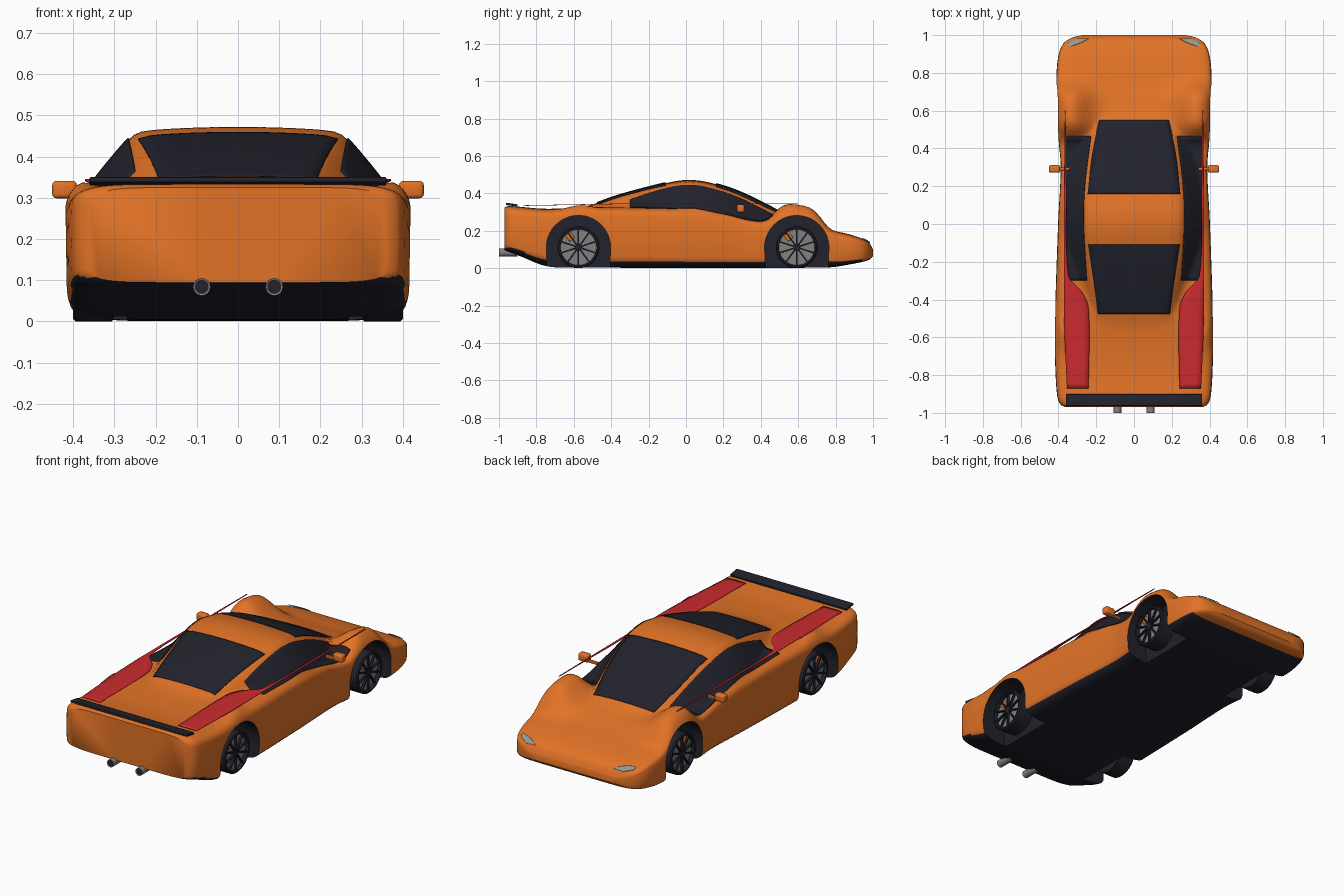
import bpy, bmesh, math
from mathutils import Matrix

if "Cube" in bpy.data.objects:
    bpy.data.objects.remove(bpy.data.objects["Cube"])


def material(name, rgb):
    m = bpy.data.materials.new(name)
    m.use_nodes = True
    m.diffuse_color = (*rgb, 1)
    m.node_tree.nodes["Principled BSDF"].inputs["Base Color"].default_value = (*rgb, 1)
    return m


ORANGE = material("orange paint", (0.76, 0.17, 0.02))
DARK = material("dark trim", (0.016, 0.016, 0.026))
RED = material("red stripe", (0.6, 0.024, 0.028))
GREY = material("grey metal", (0.22, 0.22, 0.22))
LENS = material("headlight lens", (0.3, 0.31, 0.3))


def finish(name, bm, *mats, angle=40):
    mesh = bpy.data.meshes.new(name)
    bmesh.ops.recalc_face_normals(bm, faces=bm.faces)
    bm.to_mesh(mesh)
    bm.free()
    for m in mats:
        mesh.materials.append(m)
    ob = bpy.data.objects.new(name, mesh)
    bpy.context.collection.objects.link(ob)
    smooth(ob, angle)
    return ob


def smooth(ob, angle=40):
    bpy.ops.object.select_all(action='DESELECT')
    ob.select_set(True)
    bpy.context.view_layer.objects.active = ob
    bpy.ops.object.shade_smooth_by_angle(angle=math.radians(angle))


def curve(pts):
    """Smooth function through (y, value) points."""
    def slope(i):
        a, b = pts[max(i - 1, 0)], pts[min(i + 1, len(pts) - 1)]
        return (b[1] - a[1]) / (b[0] - a[0])

    def f(y):
        y = min(max(y, pts[0][0]), pts[-1][0])
        i = max(k for k in range(len(pts) - 1) if pts[k][0] <= y)
        (y0, v0), (y1, v1) = pts[i], pts[i + 1]
        h = y1 - y0
        t = (y - y0) / h
        return ((1 + 2 * t) * (1 - t) ** 2 * v0 + t * (1 - t) ** 2 * h * slope(i)
                + t * t * (3 - 2 * t) * v1 + t * t * (t - 1) * h * slope(i + 1))
    return f


# Body curves along the length: half width, floor, waist, deck, canopy, roof edge
width = curve([(-.97, .36), (-.96, .385), (-.92, .405), (-.75, .417), (-.57, .42), (0, .402), (.3, .388),
               (.45, .4), (.6, .41), (.8, .41), (.9, .398), (.96, .37), (.99, .32), (1, .27)])
floor = curve([(-.97, .095), (-.9, .07), (-.75, .012), (-.6, .004), (.75, .004), (.9, .025), (.98, .045), (1, .065)])
waist = curve([(-.97, .19), (.3, .17), (.7, .14), (.85, .1), (1, .083)])
deck = curve([(-.97, .325), (-.95, .333), (-.75, .318), (-.45, .328), (0, .322), (.2, .3), (.35, .262),
              (.45, .25), (.55, .25), (.65, .235), (.75, .208), (.85, .187), (.93, .163), (.98, .135), (1, .1)])
canopy = curve([(-.7, .28), (-.6, .31), (-.48, .347), (-.38, .383), (-.25, .42), (-.1, .457), (0, .472),
                (.1, .464), (.25, .422), (.4, .355), (.55, .275), (.7, .2)])
roof_edge = curve([(-.6, .18), (-.48, .19), (-.1, .245), (.15, .245), (.55, .185)])


def smooth_max(a, b, r):
    return (a + b + math.sqrt((a - b) ** 2 + r * r)) / 2


def rounding(u):
    return max(0, 1 - abs(u) ** 8) ** .125


def top(x, y):
    ax = abs(x)
    d = deck(y)
    d += .1 * math.exp(-((y - .6) / .14) ** 4 - ((ax - .34) / .11) ** 2)
    d += .024 * math.exp(-((y + .57) / .08) ** 2 - ((ax - .38) / .04) ** 2)
    c = canopy(y) - .15 * x * x - 1.05 * smooth_max(ax - roof_edge(y), 0, .015)
    h = smooth_max(d, c, .008) if -.7 < y < .7 else d
    return waist(y) + (h - waist(y)) * rounding(min(1, ax / width(y)))


# Body shell: one closed loft
half = [k * .045 for k in range(21)] + [.93, .955, .975, .988, .996, 1]
us = [-u for u in reversed(half[1:])] + half
ys = [-.97, -.967, -.96, -.95, -.935] + [-.92 + .02 * k for k in range(94)] + [.955, .97, .98, .988, .994, .998, 1]
bm = bmesh.new()
rings = []
for y in ys:
    w, z0, zb = width(y), waist(y), floor(y)
    ring = [bm.verts.new((u * w, y, top(u * w, y))) for u in us]
    ring += [bm.verts.new((u * w, y, z0 - (z0 - zb) * rounding(u))) for u in us[-2:0:-1]]
    rings.append(ring)
n = len(rings[0])
for a, b in zip(rings, rings[1:]):
    for i in range(n):
        bm.faces.new((a[i], a[(i + 1) % n], b[(i + 1) % n], b[i]))
bm.faces.new(rings[0])
bm.faces.new(rings[-1])
bmesh.ops.recalc_face_normals(bm, faces=bm.faces)
for f in bm.faces:
    c = f.calc_center_median()
    f.material_index = int(f.normal.z < -.5 and c.z < .12 and c.y < .94)
body = finish("body", bm, ORANGE, DARK)

# Wheel wells cut from the shell
WHEELS = [(s, y) for s in (1, -1) for y in (-.575, .592)]
bm = bmesh.new()
for s, yc in WHEELS:
    arch = [(yc + .172 * math.cos(math.pi * k / 32), .11 + .172 * math.sin(math.pi * k / 32)) for k in range(33)]
    arch += [(yc - .165, -.05), (yc + .165, -.05)]
    f = bm.faces.new([bm.verts.new((s * .27, y, z)) for y, z in arch])
    ext = bmesh.ops.extrude_face_region(bm, geom=[f])
    bmesh.ops.translate(bm, vec=(s * .3, 0, 0), verts=[v for v in ext["geom"] if isinstance(v, bmesh.types.BMVert)])
for f in bm.faces:
    f.material_index = 1
cutter = finish("wheel_well_cutter", bm, ORANGE, DARK)
cutter.hide_render = True
mod = body.modifiers.new("wells", 'BOOLEAN')
mod.operation, mod.solver, mod.object = 'DIFFERENCE', 'EXACT', cutter
bpy.context.view_layer.objects.active = body
bpy.ops.object.modifier_apply(modifier=mod.name)
bpy.data.objects.remove(cutter)
smooth(body)


def patch(name, mat, y0, y1, inner, outer, height, sides=(1, -1), rows=36, cols=16):
    """Thin sheet between two edge curves, laid over the given height."""
    for s in sides:
        bm = bmesh.new()
        grid = []
        for j in range(rows + 1):
            y = y0 + (y1 - y0) * j / rows
            a, b = inner(y), outer(y)
            xs = [s * (a + (b - a) * i / cols) for i in range(cols + 1)]
            grid.append([bm.verts.new((x, y, height(x, y))) for x in xs])
        for p, q in zip(grid, grid[1:]):
            for i in range(cols):
                bm.faces.new((p[i], p[i + 1], q[i + 1], q[i]))
        bmesh.ops.recalc_face_normals(bm, faces=bm.faces)
        if sum(f.normal.z for f in bm.faces) < 0:
            bmesh.ops.reverse_faces(bm, faces=bm.faces)
        label = name if len(sides) == 1 else ("left_" if s > 0 else "right_") + name
        ob = finish(label, bm, mat, angle=60)
        solid = ob.modifiers.new("thickness", 'SOLIDIFY')
        solid.thickness, solid.offset = .003, 0


def over(x, y):
    return top(x, y) + .004


# Glass
front_w = curve([(.16, .245), (.35, .225), (.55, .185)])
rear_w = curve([(-.48, .19), (-.3, .215), (-.11, .243)])
patch("windscreen", DARK, .16, .55, lambda y: -front_w(y), front_w, over, (1,))
patch("rear_window", DARK, -.475, -.11, lambda y: -rear_w(y), rear_w, over, (1,))
patch("side_window", DARK, -.3, .465, curve([(-.3, .25), (0, .266), (.2, .26), (.465, .228)]),
      lambda y: .368, over)
patch("headlight", LENS, .94, .982, curve([(.94, .335), (.96, .28), (.982, .24)]),
      curve([(.94, .35), (.96, .345), (.982, .3)]), lambda x, y: top(x, y) + .005)

# Red stripes: wide on the rear deck, then a slim blade along each side
patch("stripe", RED, -.87, .6, curve([(-.87, .24), (-.45, .24), (-.36, .275), (-.28, .345), (.2, .358), (.6, .362)]),
      curve([(-.87, .355), (-.5, .37), (.2, .37), (.6, .366)]),
      lambda x, y: .335 + .009 * min(1, (y + .87) / .5), rows=60, cols=4)


def box(name, mat, size, loc, bevel=0, tilt=0):
    bm = bmesh.new()
    bmesh.ops.create_cube(bm, size=1, matrix=Matrix.Translation(loc) @ Matrix.Rotation(tilt, 4, 'X')
                          @ Matrix.Diagonal((*size, 1)))
    if bevel:
        bmesh.ops.bevel(bm, geom=bm.edges[:], offset=bevel, segments=3, profile=.5, affect='EDGES')
    return finish(name, bm, mat)


def lathe(name, mat, profile, loc, axis='X', steps=40):
    """Spin (offset, radius) points about an axis through loc."""
    bm = bmesh.new()
    vs = [bm.verts.new((a, 0, r)) for a, r in profile]
    es = [bm.edges.new(p) for p in zip(vs, vs[1:])]
    bmesh.ops.spin(bm, geom=vs + es, cent=(0, 0, 0), axis=(1, 0, 0), angle=2 * math.pi, steps=steps)
    bmesh.ops.remove_doubles(bm, verts=bm.verts, dist=1e-5)
    turn = Matrix.Rotation(math.pi / 2, 4, 'Z') if axis == 'Y' else Matrix()
    bmesh.ops.transform(bm, matrix=Matrix.Translation(loc) @ turn, verts=bm.verts)
    return finish(name, bm, mat)


# Rear wing
box("rear_wing", DARK, (.72, .062, .012), (0, -.932, .34), .003, -.15)

for s, side in ((1, "left"), (-1, "right")):
    # Exhaust pipes with dark mouths
    lathe(side + "_exhaust", GREY, [(-.998, .017), (-1, .021), (-.9, .021)], (s * .088, 0, .084), 'Y', 24)
    lathe(side + "_exhaust_mouth", DARK, [(-.997, 0), (-.997, .019)], (s * .088, 0, .084), 'Y', 24)
    # Door mirrors
    box(side + "_mirror", ORANGE, (.06, .04, .042), (s * .421, .292, .32), .01)
    box(side + "_mirror_stalk", ORANGE, (.07, .016, .014), (s * .375, .292, .305), .003)

# Wheels
R = .112
for s, yc in WHEELS:
    name = ("left_" if s > 0 else "right_") + ("front_" if yc > 0 else "rear_")
    hub = (0, yc, R)
    lathe(name + "tyre", DARK, [(s * x, r) for x, r in
          ((.3, 0), (.3, .1), (.306, R), (.394, R), (.4, .106), (.4, .098), (.38, .096))], hub)
    lathe(name + "disc", GREY, [(s * .378, 0), (s * .378, .098)], hub)
    lathe(name + "hub", DARK, [(s * .378, .018), (s * .394, .016), (s * .396, 0)], hub, steps=20)
    bm = bmesh.new()
    for k in range(10):
        bmesh.ops.create_cube(bm, size=1, matrix=Matrix.Translation((s * .389, yc, R))
                              @ Matrix.Rotation(k * math.pi / 5, 4, 'X')
                              @ Matrix.Translation((0, 0, .055)) @ Matrix.Diagonal((.012, .008, .088, 1)))
    finish(name + "spokes", bm, DARK)
    box(name + "caliper", ORANGE, (.012, .034, .04), (s * .378, yc - .045, R + .056), .004, .65)
